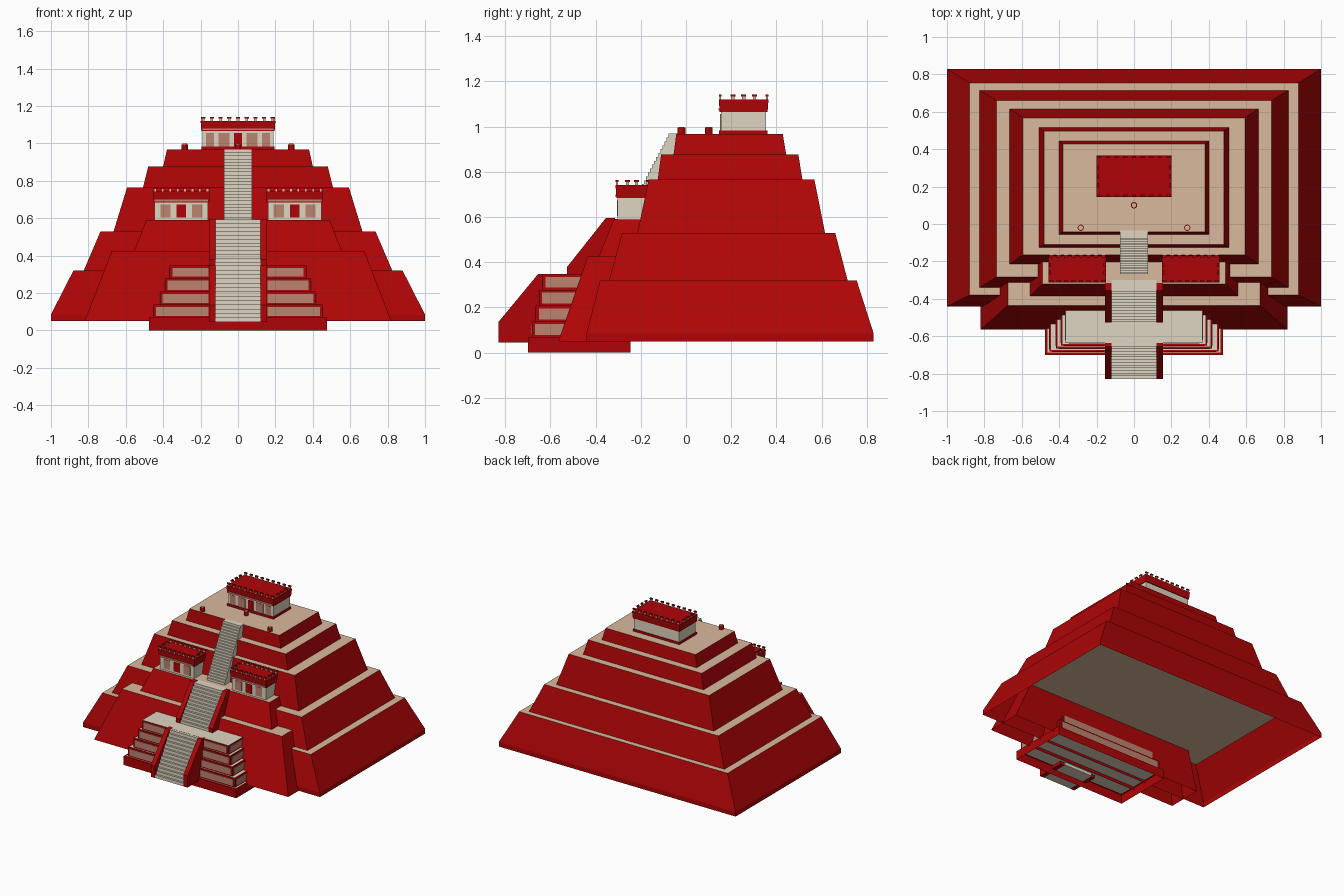
import bpy, bmesh, math

if "Cube" in bpy.data.objects:
    bpy.data.objects.remove(bpy.data.objects["Cube"])


def material(name, r, g, b):
    m = bpy.data.materials.new(name)
    m.diffuse_color = (r, g, b, 1)
    m.use_nodes = True
    m.node_tree.nodes["Principled BSDF"].inputs["Base Color"].default_value = m.diffuse_color
    return m


RED = material("red plaster", 0.43, 0.0015, 0.002)
TAN = material("tan floor", 0.71, 0.49, 0.34)
LIGHT = material("pale stone", 0.74, 0.67, 0.54)
ROSE = material("rose relief", 0.50, 0.23, 0.16)


def finish(name, bm, mats):
    me = bpy.data.meshes.new(name)
    bm.to_mesh(me)
    bm.free()
    ob = bpy.data.objects.new(name, me)
    for m in mats:
        me.materials.append(m)
    bpy.context.collection.objects.link(ob)
    return ob


def shell(name, rings, top, rim=0.0):
    """Open-bottomed stack of rectangles (half width, y front, y back, z) with a coloured top."""
    if rim:
        w, a, b, z = rings[-1]
        rings = rings + [(w - rim, a + rim, b - rim, z)]
    bm = bmesh.new()
    loops = [[bm.verts.new(p) for p in ((-w, a, z), (w, a, z), (w, b, z), (-w, b, z))]
             for w, a, b, z in rings]
    for lo, hi in zip(loops, loops[1:]):
        for i in range(4):
            j = (i + 1) % 4
            bm.faces.new((lo[i], lo[j], hi[j], hi[i]))
    bm.faces.new(loops[-1]).material_index = 1
    return finish(name, bm, (RED, top))


def box(name, x0, x1, y0, y1, z0, z1, mat):
    bm = bmesh.new()
    bmesh.ops.create_cube(bm, size=1)
    for v in bm.verts:
        v.co = ((x0 + x1) / 2 + v.co.x * (x1 - x0), (y0 + y1) / 2 + v.co.y * (y1 - y0),
                (z0 + z1) / 2 + v.co.z * (z1 - z0))
    return finish(name, bm, (mat,))


def prism(name, pts, x0, x1, mat):
    """Side profile (y, z) extruded along x."""
    bm = bmesh.new()
    f = bm.faces.new([bm.verts.new((x0, y, z)) for y, z in pts])
    r = bmesh.ops.extrude_face_region(bm, geom=[f])
    for v in r["geom"]:
        if isinstance(v, bmesh.types.BMVert):
            v.co.x = x1
    bmesh.ops.recalc_face_normals(bm, faces=bm.faces)
    return finish(name, bm, (mat,))


def stair(name, half, y0, z0, y1, z1, n, y_back):
    pts = [(y0, z0)]
    dy, dz = (y1 - y0) / n, (z1 - z0) / n
    for i in range(n):
        pts += [(y0 + i * dy, z0 + (i + 1) * dz), (y0 + (i + 1) * dy, z0 + (i + 1) * dz)]
    pts += [(y_back, z1), (y_back, z0)]
    return prism(name, pts, -half, half, LIGHT)


# main pyramid tiers
shell("tier_1", [(1.0, -.44, .83, .05), (1.0, -.44, .83, .085), (.88, -.38, .755, .32)], TAN)
shell("tier_2", [(.825, -.34, .715, .32), (.735, -.283, .66, .53)], TAN)
shell("tier_3", [(.665, -.215, .615, .53), (.593, -.165, .568, .765)], TAN)
shell("tier_4", [(.508, -.125, .515, .765), (.48, -.11, .497, .877)], TAN)
shell("tier_5", [(.40, -.055, .443, .877), (.38, -.043, .428, .967)], TAN)

# front extension in two levels
shell("extension_lower", [(.82, -.565, -.30, .05), (.675, -.435, -.25, .425)], TAN)
shell("extension_upper", [(.555, -.385, -.15, .425), (.49, -.32, -.15, .59)], TAN)

# stepped front platform with relief panels
shell("platform_base", [(.475, -.70, -.245, 0), (.475, -.70, -.245, .068)], LIGHT, .012)
steps = [(.452, -.682, .068, .138), (.418, -.665, .138, .208),
         (.39, -.65, .208, .278), (.365, -.635, .278, .347)]
for i, (w, y, z0, z1) in enumerate(steps):
    back = -.945 - y
    shell(f"platform_step_{i + 1}", [(w, y, back, z0), (w, y, back, z1)], LIGHT,
          .009 if i < 3 else 0)
    box("back_relief_panel", -w + .02, w - .02, back - .002, back + .004,
        z0 + .009, z1 - .012, ROSE)
    for s in (-1, 1):
        a, b = sorted((s * .158, s * (w - .014)))
        box("front_relief_panel", a, b, y - .003, y + .002, z0 + .009, z1 - .012, ROSE)
        a, b = sorted((s * (w - .002), s * (w + .003)))
        box("side_relief_panel", a, b, y + .014, -.46, z0 + .009, z1 - .012, ROSE)

# stairways
stair("lower_stair", .12, -.828, .045, -.64, .346, 13, -.60)
stair("middle_stair", .12, -.525, .345, -.345, .592, 12, -.30)
stair("upper_stair", .075, -.268, .59, -.068, .969, 22, -.035)

# sloping side walls of the lower two stairs
for s in (-1, 1):
    a, b = sorted((s * .12, s * .155))
    prism("lower_balustrade", [(-.83, .045), (-.83, .135), (-.655, .347), (-.61, .347),
                               (-.61, .045)], a, b, RED)
    prism("middle_balustrade", [(-.527, .34), (-.527, .378), (-.355, .595), (-.315, .595),
                                (-.315, .34)], a, b, RED)


def temple(name, cx, hw, y0, y1, z0, zw, zr, nx, ny, doors):
    """Walls, overhanging roof, roof ornaments and a decorated front."""
    hb = hw - .010
    box(name + "_walls", cx - hb, cx + hb, y0 + .010, y1 - .010, z0, zw, LIGHT)
    # roof flares slightly towards the top
    h = zr - zw
    shell_rings = [(hw - .004, y0 + .004, y1 - .004, zw), (hw, y0, y1, zr)]
    roof = shell(name + "_roof", shell_rings, RED)
    roof.location.x = cx
    box(name + "_eave", cx - hw + .004, cx + hw - .004, y0 + .004, y1 - .004,
        zw - .002, zw + .004, RED)
    box(name + "_roof_frieze", cx - hw + .01, cx + hw - .01, y0 - .001, y0 + .006,
        zw + h * .08, zw + h * .24, ROSE)
    # doorway and relief plates on the front
    yf = y0 + .010
    for dx, w, mat in doors:
        box(name + "_front_plate", cx + dx - w, cx + dx + w, yf - .004, yf + .002,
            z0 + .014, zw - .012, mat)
    # T-shaped ornaments along the roof edge: (x, y, half size along x, half size along y)
    m = .007
    spots = []
    for i in range(nx):
        x = cx - hw + .014 + i * (2 * hw - .028) / (nx - 1)
        spots += [(x, y0 + m, .011, .006), (x, y1 - m, .011, .006)]
    for j in range(1, ny - 1):
        y = y0 + .014 + j * (y1 - y0 - .028) / (ny - 1)
        spots += [(cx - hw + m, y, .006, .011), (cx + hw - m, y, .006, .011)]
    for x, y, a, b in spots:
        box(name + "_ornament_stem", x - a * .65, x + a * .65, y - b * .65, y + b * .65,
            zr, zr + .014, TAN)
        box(name + "_ornament_cap", x - a, x + a, y - b, y + b, zr + .013, zr + .022, RED)


box("summit_temple_footing", -.196, .196, .147, .361, .962, .983, RED)
temple("summit_temple", 0, .20, .145, .365, .967, 1.067, 1.12, 9, 5,
       [(-.15, .022, ROSE), (-.075, .03, ROSE), (0, .022, RED),
        (.075, .03, ROSE), (.15, .022, ROSE)])
for side, s in (("left", -1), ("right", 1)):
    temple(side + "_temple", s * .303, .153, -.312, -.165, .59, .685, .742, 8, 4,
           [(-.085, .027, ROSE), (0, .026, RED), (.085, .027, ROSE)])

# small round altars on the summit
for x, y in ((-.285, -.02), (.285, -.02), (0, .10)):
    for nm, r, z0, z1, mat in (("altar_drum", .017, .965, .995, RED),
                               ("altar_top", .012, .995, .999, TAN)):
        bpy.ops.mesh.primitive_cylinder_add(vertices=12, radius=r, depth=z1 - z0,
                                            location=(x, y, (z0 + z1) / 2))
        bpy.context.object.name = nm
        bpy.context.object.data.materials.append(mat)
